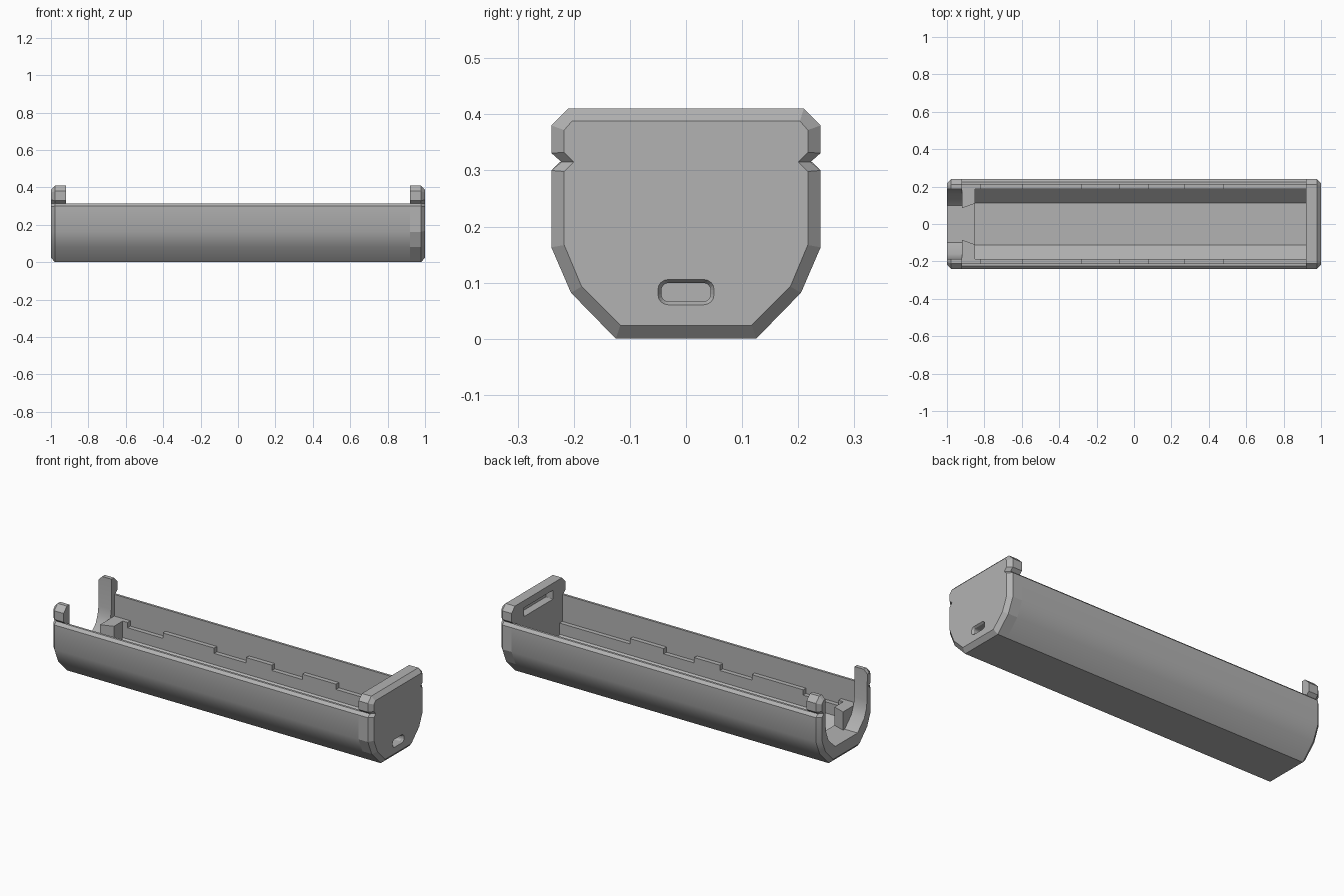
import bpy, bmesh
from math import sin, cos, pi, radians

if "Cube" in bpy.data.objects:
    bpy.data.objects.remove(bpy.data.objects["Cube"], do_unlink=True)

grey = bpy.data.materials.new("matte grey plastic")
grey.use_nodes = True
GREY = (0.45, 0.45, 0.45, 1)
grey.diffuse_color = GREY
grey.node_tree.nodes["Principled BSDF"].inputs["Base Color"].default_value = GREY


def loft(name, sections):
    """Join matching (y, z) loops placed at successive x positions."""
    bm = bmesh.new()
    rings = [[bm.verts.new((x, y, z)) for y, z in loop] for x, loop in sections]
    for a, b in zip(rings, rings[1:]):
        for i in range(len(a)):
            j = (i + 1) % len(a)
            bm.faces.new((a[i], a[j], b[j], b[i]))
    bm.faces.new(rings[0])
    bm.faces.new(rings[-1])
    bmesh.ops.recalc_face_normals(bm, faces=bm.faces)
    mesh = bpy.data.meshes.new(name)
    bm.to_mesh(mesh)
    bm.free()
    mesh.materials.append(grey)
    obj = bpy.data.objects.new(name, mesh)
    bpy.context.collection.objects.link(obj)
    return obj


def activate(obj):
    bpy.ops.object.select_all(action='DESELECT')
    obj.select_set(True)
    bpy.context.view_layer.objects.active = obj


def smooth(obj):
    activate(obj)
    bpy.ops.object.shade_smooth_by_angle(angle=radians(30))


def cut(obj, cutter):
    activate(obj)
    mod = obj.modifiers.new("cut", 'BOOLEAN')
    mod.operation, mod.solver, mod.object = 'DIFFERENCE', 'EXACT', cutter
    bpy.ops.object.modifier_apply(modifier=mod.name)
    bpy.data.objects.remove(cutter, do_unlink=True)


def mirrored(half):
    return half + [(-y, z) for y, z in reversed(half)]


def rounded(zc, hw, hh, r):
    loop = []
    for k, (sy, sz) in enumerate([(1, 1), (-1, 1), (-1, -1), (1, -1)]):
        for n in range(5):
            a = (k + n / 4) * pi / 2
            loop.append((sy * (hw - r) + r * cos(a), zc + sz * (hh - r) + r * sin(a)))
    return loop


# Half outlines, from the bottom up
SHELL = [(.125, 0), (.205, .082), (.24, .163), (.24, .30)]
OUTER = SHELL + [(.222, .315), (.24, .331), (.24, .38), (.21, .41)]
INSET = [(.117, .024), (.186, .093), (.217, .167), (.217, .298),
         (.2, .315), (.217, .332), (.217, .372), (.203, .388)]
MOUTH = [(.185, .24), (.178, .195), (.16, .15), (.1, .09)]

# Trough body with thin upper walls and an inner ledge
trough = SHELL + [(.225, .315), (.212, .315), (.212, .163),
                  (.187, .163), (.187, .1), (.113, .025)]
smooth(loft("trough_body", [(-.92, mirrored(trough)), (.92, mirrored(trough))]))

# Closed end wall with a port outside and a slot inside
end = loft("closed_end", [(.92, mirrored(OUTER)), (.978, mirrored(OUTER)),
                          (1, mirrored(INSET))])
cut(end, loft("port_cutter", [(1.01, rounded(.083, .05, .0225, .018)),
                              (1, rounded(.083, .05, .0225, .018)),
                              (.99, rounded(.083, .044, .0165, .013)),
                              (.945, rounded(.083, .044, .0165, .013))]))
cut(end, loft("slot_cutter", [(.9, rounded(.345, .13, .025, .004)),
                              (.965, rounded(.345, .13, .025, .004))]))

# Open end frame with two upright posts
open_outer = mirrored(OUTER + [(.187, .41)] + MOUTH)
open_inset = mirrored(INSET + [(.187, .388)] + MOUTH)
smooth(loft("open_end", [(-.92, open_outer), (-.978, open_outer), (-1, open_inset)]))

# Raised sill with flaring stop blocks behind the open end
def sill(inner):
    return mirrored([(.11, .02), (.187, .095), (.187, .193), (inner, .193), (inner, .09)])


loft("sill_blocks", [(-.92, sill(.085)), (-.85, sill(.109))])

# Raised tabs along both ledges
for side, label in ((1, "back"), (-1, "front")):
    for n, (x0, x1) in enumerate([(-.92, -.82), (-.6, -.28), (-.08, .08), (.27, .48)]):
        tab = [(side * y, z) for y, z in
               ((.187, .16), (.213, .16), (.213, .193), (.187, .193))]
        loft(f"{label}_ledge_tab_{n + 1}", [(x0, tab), (x1, tab)])
